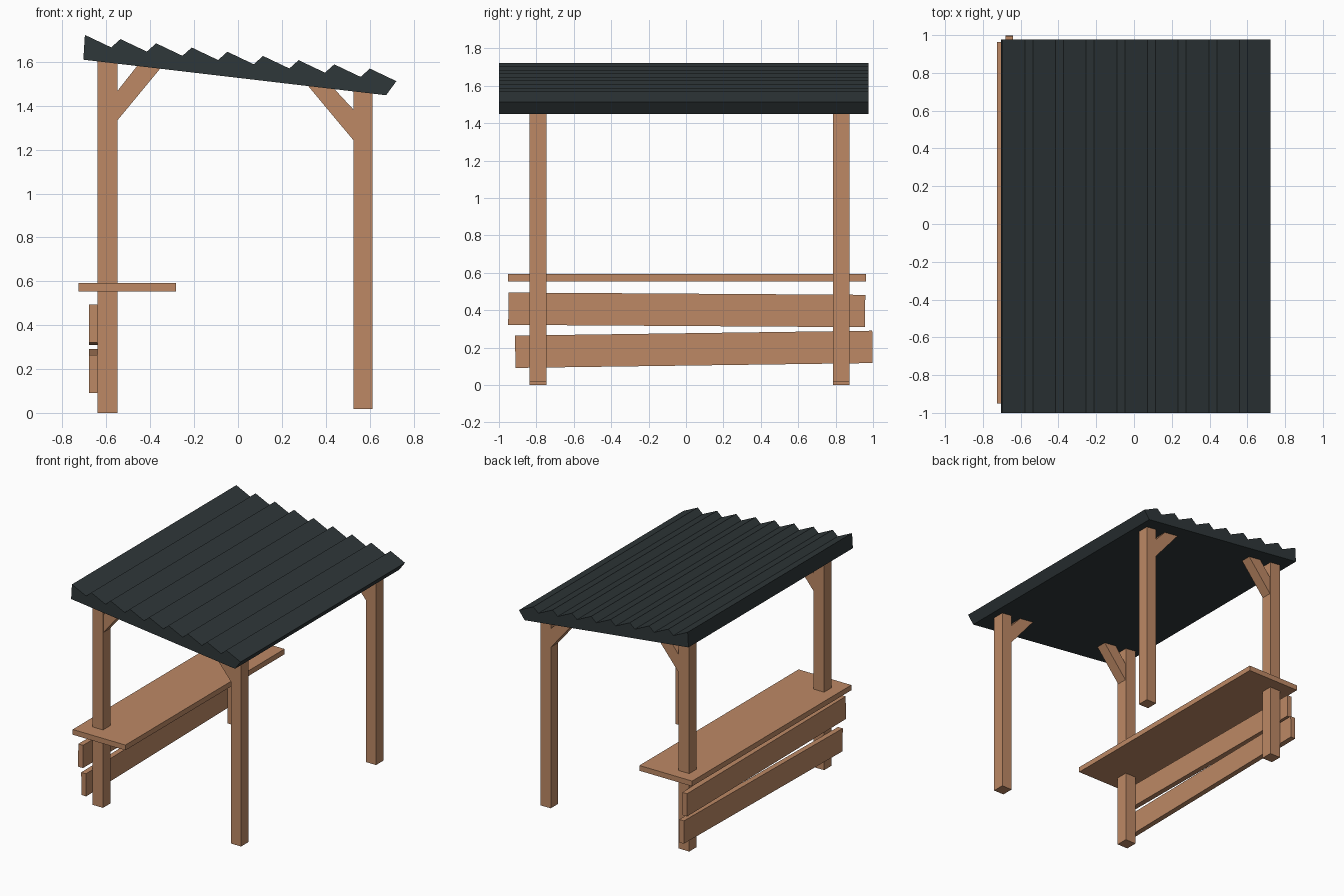
import bpy, bmesh, math
from mathutils import Matrix

if "Cube" in bpy.data.objects:
    bpy.data.objects.remove(bpy.data.objects["Cube"])


def material(name, rgb):
    m = bpy.data.materials.new(name)
    m.diffuse_color = (*rgb, 1)
    m.use_nodes = True
    m.node_tree.nodes["Principled BSDF"].inputs["Base Color"].default_value = m.diffuse_color
    return m


WOOD = material("wood", (0.51, 0.25, 0.13))
SLATE = material("dark_roofing", (0.028, 0.038, 0.041))


def prism(name, profile, y0, y1, mat):
    """Extrude an (x, z) profile along y."""
    bm = bmesh.new()
    face = bm.faces.new([bm.verts.new((x, y0, z)) for x, z in profile])
    ext = bmesh.ops.extrude_face_region(bm, geom=[face])
    moved = [v for v in ext["geom"] if isinstance(v, bmesh.types.BMVert)]
    bmesh.ops.translate(bm, verts=moved, vec=(0, y1 - y0, 0))
    bmesh.ops.recalc_face_normals(bm, faces=bm.faces)
    return finish(name, bm, mat)


def board(name, center, size, tilt, mat):
    """Box rotated by tilt about the x axis."""
    bm = bmesh.new()
    bmesh.ops.create_cube(bm, size=1, matrix=Matrix.Translation(center)
                          @ Matrix.Rotation(tilt, 4, 'X') @ Matrix.Diagonal((*size, 1)))
    return finish(name, bm, mat)


def finish(name, bm, mat):
    mesh = bpy.data.meshes.new(name)
    bm.to_mesh(mesh)
    bm.free()
    mesh.materials.append(mat)
    ob = bpy.data.objects.new(name, mesh)
    bpy.context.collection.objects.link(ob)
    return ob


def roof_z(x):
    """Height of the sloping roof underside."""
    return 1.61 + (x + 0.705) * (1.448 - 1.61) / 1.38


# Posts and diagonal braces, front and back pairs
for end, y0, y1 in (("front", -0.838, -0.747), ("back", 0.785, 0.875)):
    for side, x0, x1, foot in (("left", -0.64, -0.55, 0.0), ("right", 0.526, 0.613, 0.017)):
        prism(f"{end}_{side}_post",
              [(x0, foot), (x1, foot), (x1, roof_z(x1)), (x0, roof_z(x0))], y0, y1, WOOD)
    for side, xp, xa, xb, low, high in (("left", -0.55, -0.355, -0.46, 1.333, 1.467),
                                        ("right", 0.526, 0.32, 0.44, 1.243, 1.383)):
        prism(f"{end}_{side}_brace",
              [(xp, low), (xa, roof_z(xa)), (xb, roof_z(xb)), (xp, high)],
              y0 + 0.005, y1 - 0.005, WOOD)

# Corrugated roof with sawtooth top
teeth = []
for k in range(9):
    x, z = -0.698 + 0.1624 * k, 1.723 - 0.0192 * k
    teeth += [(x, z), (x + 0.12, z - 0.057)]
teeth = teeth[:-1] + [(0.722, 1.512)]
prism("roof", [(0.675, roof_z(0.675)), (-0.705, 1.61)] + teeth, -1.0, 0.977, SLATE)

# Counter top
board("counter_top", (-0.504, 0.006, 0.573), (0.444, 1.914, 0.04), 0, WOOD)

# Crooked side planks
board("upper_plank", (-0.66, 0.004, 0.402), (0.04, 1.908, 0.173), -0.0065, WOOD)
board("lower_plank", (-0.66, 0.042, 0.191), (0.04, 1.91, 0.173), 0.0136, WOOD)
